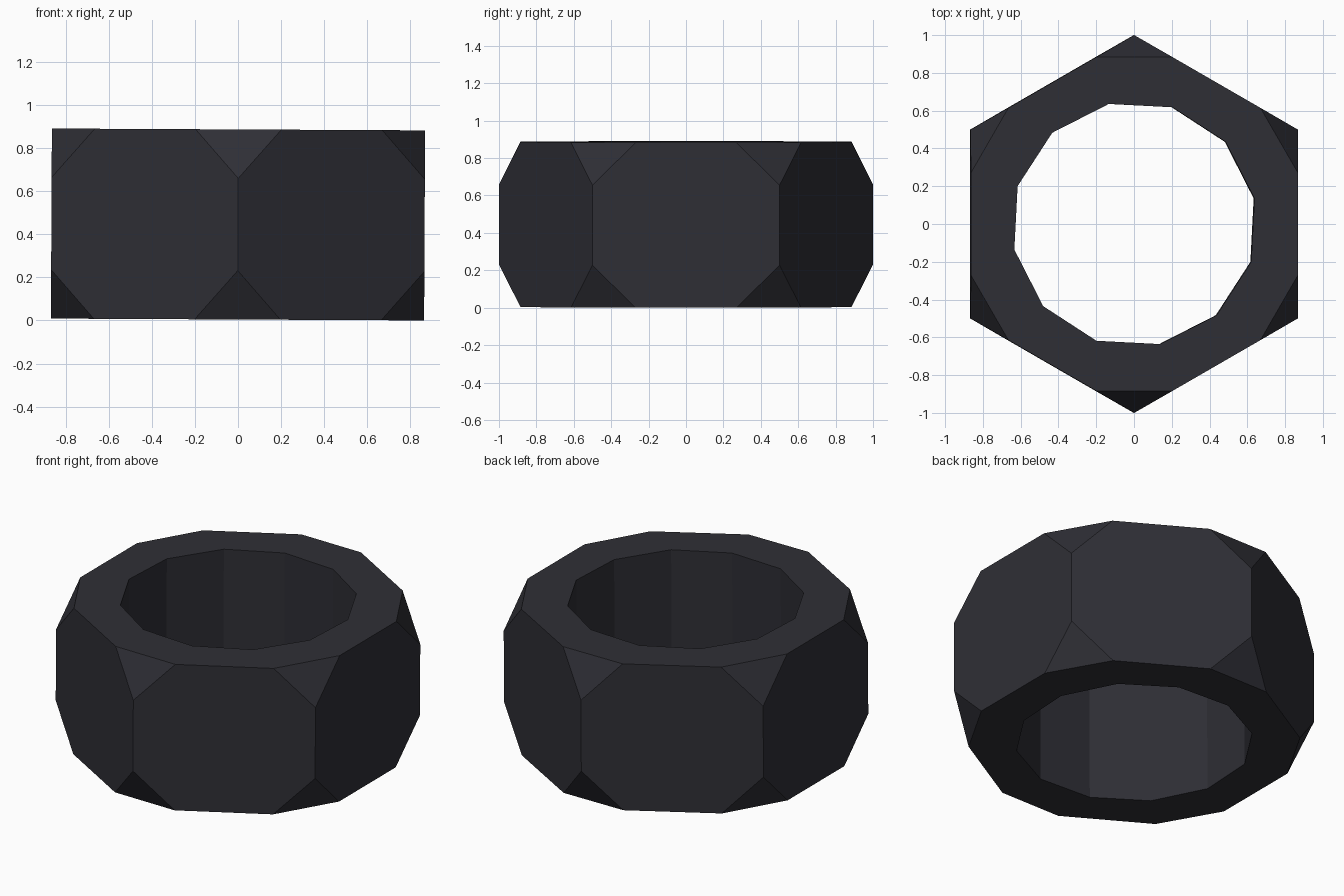
import bpy, bmesh, math
from mathutils import Matrix

if "Cube" in bpy.data.objects:
    bpy.data.objects.remove(bpy.data.objects["Cube"])

HALF = 0.441      # half height
EDGE = 0.214      # half length of the upright corner edges
TRIM = 0.885      # distance of the corner chamfer from the axis on the caps
BORE = 0.65       # radius of the twelve-sided hole
TILT = 0.005      # the nut leans very slightly

bm = bmesh.new()


def polar(r, deg, z):
    a = math.radians(deg)
    return bm.verts.new((r * math.cos(a), r * math.sin(a), z))


# Rings of points for the bottom (-1) and top (+1)
spread = math.degrees(math.atan((1 - TRIM) * math.sqrt(3) / TRIM))
rim_r = TRIM / math.cos(math.radians(spread))
corner, rim, hole = {}, {}, {}
for s in (-1, 1):
    corner[s] = [polar(1, 30 + 60 * k, s * EDGE) for k in range(6)]
    rim[s] = [polar(rim_r, 30 + 60 * (i // 2) + (spread if i % 2 else -spread), s * HALF)
              for i in range(12)]
    hole[s] = [polar(BORE, 12 + 30 * i, s * HALF) for i in range(12)]

# Flat sides and corner chamfers
for k in range(6):
    n = (k + 1) % 6
    bm.faces.new((corner[-1][k], rim[-1][2 * k + 1], rim[-1][2 * n], corner[-1][n],
                  corner[1][n], rim[1][2 * n], rim[1][2 * k + 1], corner[1][k]))
    for s in (-1, 1):
        bm.faces.new((corner[s][k], rim[s][2 * k + 1], rim[s][2 * k]))

# Caps and bore wall
for i in range(12):
    j = (i + 1) % 12
    for s in (-1, 1):
        bm.faces.new((rim[s][i], rim[s][j], hole[s][j], hole[s][i]))
    bm.faces.new((hole[-1][i], hole[1][i], hole[1][j], hole[-1][j]))

bmesh.ops.recalc_face_normals(bm, faces=bm.faces)

# Lean, then rest on the ground
bm.transform(Matrix.Rotation(TILT, 4, 'Y'))
low = min(v.co.z for v in bm.verts)
bm.transform(Matrix.Translation((0, 0, -low)))

mesh = bpy.data.meshes.new("hex_nut")
bm.to_mesh(mesh)
bm.free()
mat = bpy.data.materials.new("dark steel")
mat.diffuse_color = (0.028, 0.028, 0.036, 1)
mat.use_nodes = True
mat.node_tree.nodes["Principled BSDF"].inputs["Base Color"].default_value = mat.diffuse_color
mesh.materials.append(mat)
nut = bpy.data.objects.new("hex_nut", mesh)
bpy.context.collection.objects.link(nut)
